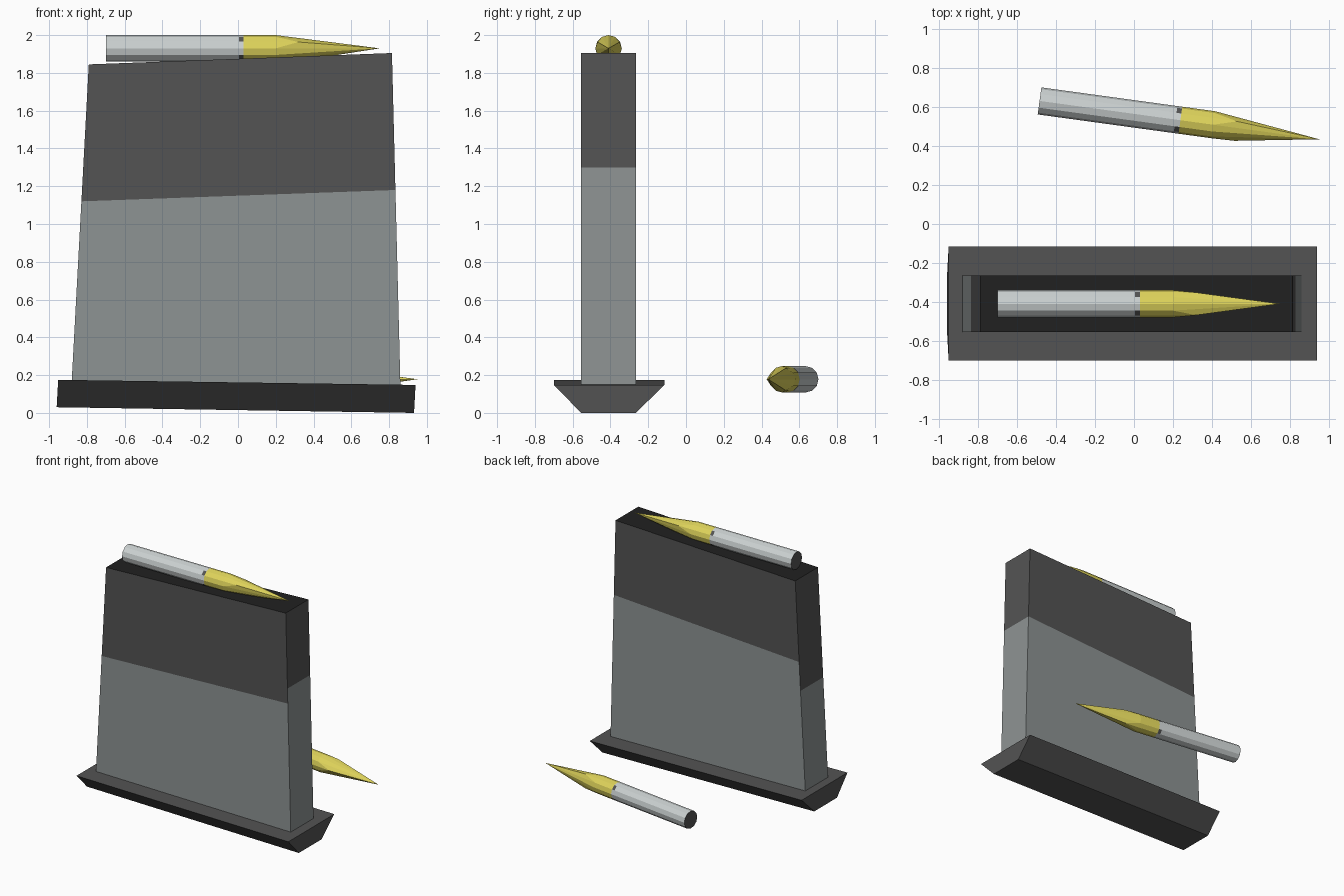
import bpy, bmesh, math
from mathutils import Vector

if "Cube" in bpy.data.objects:
    bpy.data.objects.remove(bpy.data.objects["Cube"])


def mat(name, rgb):
    m = bpy.data.materials.new(name)
    m.diffuse_color = (*rgb, 1)
    m.use_nodes = True
    m.node_tree.nodes["Principled BSDF"].inputs["Base Color"].default_value = m.diffuse_color
    return m


GREY = mat("mid grey", (.27, .295, .295))
DARK = mat("dark grey", (.088, .088, .088))
BLACK = mat("black", (.015, .015, .015))
SILVER = mat("silver", (.60, .64, .64))
YELLOW = mat("yellow", (.74, .66, .105))


def finish(bm, name, mats):
    bmesh.ops.recalc_face_normals(bm, faces=bm.faces)
    me = bpy.data.meshes.new(name)
    bm.to_mesh(me)
    bm.free()
    for m in mats:
        me.materials.append(m)
    ob = bpy.data.objects.new(name, me)
    bpy.context.collection.objects.link(ob)
    return ob


# Box body: each side is split into a grey lower and a dark upper face
Y0, Y1 = -.555, -.265
LEFT = ((-.884, .10), (-.79, 1.845))
RIGHT = ((.861, .10), (.815, 1.905))


def on_edge(edge, y, z):
    (xa, za), (xb, zb) = edge
    return Vector((xa + (xb - xa) * (z - za) / (zb - za), y, z))


bm = bmesh.new()
sides = [  # edge, y, split height at each end
    ((LEFT, Y0, 1.12), (RIGHT, Y0, 1.18)),
    ((RIGHT, Y0, 1.30), (RIGHT, Y1, 1.30)),
    ((RIGHT, Y1, 1.30), (LEFT, Y1, 1.20)),
    ((LEFT, Y1, .97), (LEFT, Y0, .97)),
]
for (ea, ya, sa), (eb, yb, sb) in sides:
    a = [on_edge(ea, ya, z) for z in (ea[0][1], sa, ea[1][1])]
    b = [on_edge(eb, yb, z) for z in (eb[0][1], sb, eb[1][1])]
    for i in range(2):
        f = bm.faces.new([bm.verts.new(p) for p in (a[i], b[i], b[i + 1], a[i + 1])])
        f.material_index = i
for i in (0, 1):
    cap = [on_edge(e, y, e[i][1]) for e, y in ((LEFT, Y0), (RIGHT, Y0), (RIGHT, Y1), (LEFT, Y1))]
    f = bm.faces.new([bm.verts.new(p) for p in (cap if i else cap[::-1])])
    f.material_index = 2 if i else 0
bmesh.ops.remove_doubles(bm, verts=bm.verts, dist=.0005)
finish(bm, "box_body", [GREY, DARK, BLACK])

# Base plate: trapezoid section, wide at the top, slightly tilted
bm = bmesh.new()
ends = []
for xb, zb, xt, zt in ((-.96, .03, -.952, .175), (.932, 0, .94, .148)):
    ends.append([bm.verts.new(p) for p in
                 ((xb, -.555, zb), (xb, -.265, zb), (xt, -.115, zt), (xt, -.70, zt))])
for e in ends:
    bm.faces.new(e)
for i in range(4):
    j = (i + 1) % 4
    bm.faces.new((ends[0][i], ends[0][j], ends[1][j], ends[1][i]))
finish(bm, "base_plate", [DARK])


# Pointed rod: silver shaft along x, yellow faceted tip, dark notches at the joint
def ring(t, r, n=12, a0=0):
    return [(t, r * math.cos(a0 + k * math.tau / n), r * math.sin(a0 + k * math.tau / n))
            for k in range(n)]


def pointed_rod(prefix, loc, yaw, roll):
    bm = bmesh.new()
    rings = [[bm.verts.new(p) for p in ring(t, .07)] for t in (0, .705, .73)]
    for s in range(2):
        for k in range(12):
            j = (k + 1) % 12
            f = bm.faces.new((rings[s][k], rings[s][j], rings[s + 1][j], rings[s + 1][k]))
            if s and k % 3 == 1:
                f.material_index = 1
    bm.faces.new(rings[0]).material_index = 1
    shaft = finish(bm, prefix + "_shaft", [SILVER, DARK])

    bm = bmesh.new()
    pts = ring(.73, .07) + ring(.90, .07) + ring(1.02, .067, 3, -math.pi / 2) + [(1.45, 0, 0)]
    for p in pts:
        bm.verts.new(p)
    bmesh.ops.convex_hull(bm, input=bm.verts)
    tip = finish(bm, prefix + "_tip", [YELLOW])
    for ob in (shaft, tip):
        ob.location = loc
        ob.rotation_euler = (roll, 0, yaw)


pointed_rod("upper_rod", (-.70, -.41, 1.93), 0, 0)
pointed_rod("lower_rod", (-.485, .632, .178), math.radians(-7.8), -math.pi / 2)
